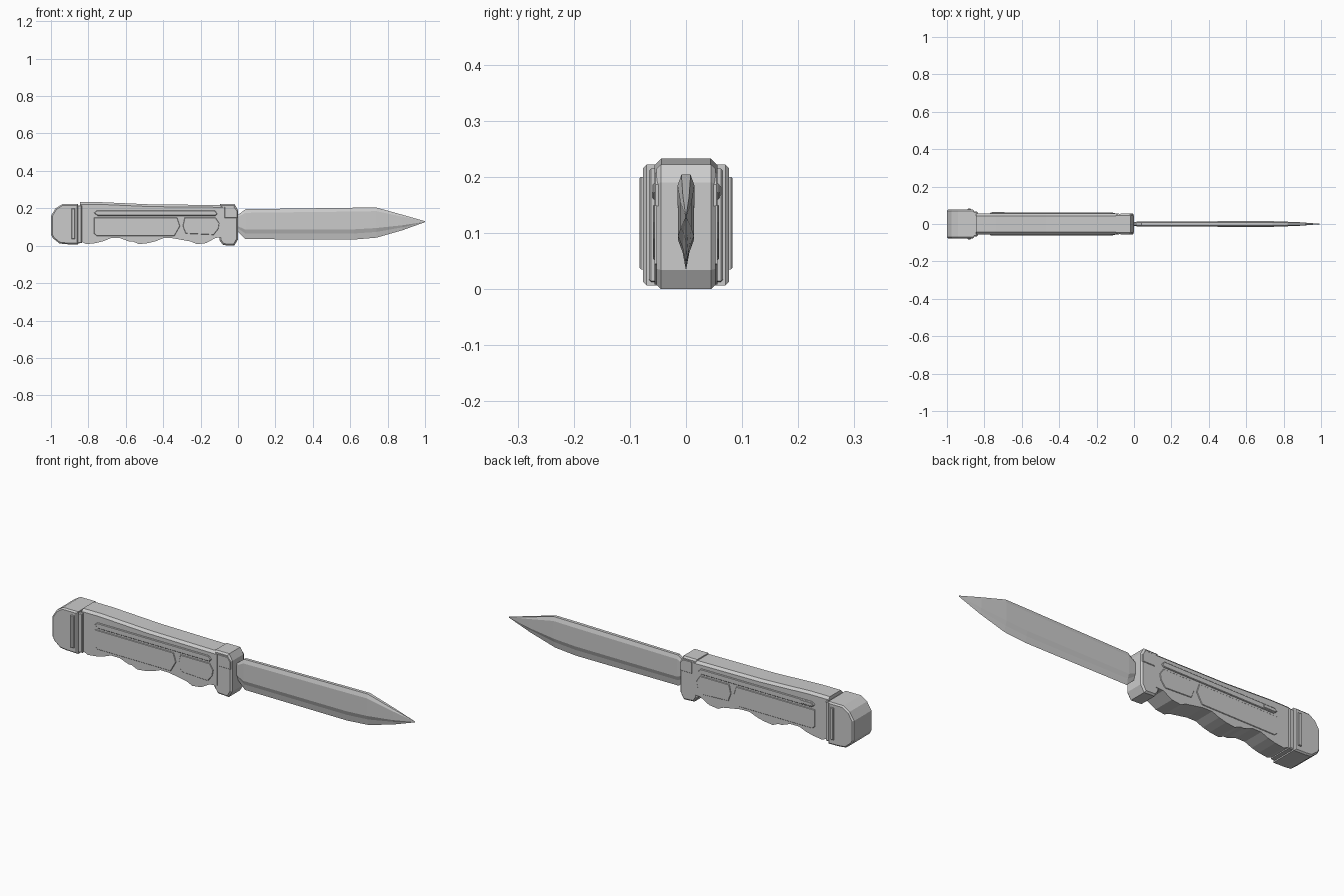
import bpy, bmesh
from mathutils import Vector

if "Cube" in bpy.data.objects:
    bpy.data.objects.remove(bpy.data.objects["Cube"], do_unlink=True)

# Single plain metal colour
GREY = (0.6, 0.6, 0.6, 1)
metal = bpy.data.materials.new("grey_metal")
metal.use_nodes = True
metal.diffuse_color = GREY
metal.node_tree.nodes["Principled BSDF"].inputs["Base Color"].default_value = GREY


def finish(name, bm):
    bmesh.ops.recalc_face_normals(bm, faces=bm.faces)
    mesh = bpy.data.meshes.new(name)
    bm.to_mesh(mesh)
    bm.free()
    mesh.materials.append(metal)
    obj = bpy.data.objects.new(name, mesh)
    bpy.context.collection.objects.link(obj)
    return obj


def prism(name, outline, y0, y1, chamfer=0, pick=lambda e: True):
    """Extrude an x-z outline along y and chamfer the chosen rim edges."""
    bm = bmesh.new()
    face = bm.faces.new([bm.verts.new((x, y0, z)) for x, z in outline])
    out = bmesh.ops.extrude_face_region(bm, geom=[face])
    moved = [v for v in out["geom"] if isinstance(v, bmesh.types.BMVert)]
    bmesh.ops.translate(bm, verts=moved, vec=(0, y1 - y0, 0))
    if chamfer:
        rim = [e for e in bm.edges
               if abs(e.verts[0].co.y - e.verts[1].co.y) < 1e-5 and pick(e)]
        bmesh.ops.bevel(bm, geom=rim, offset=chamfer, segments=1, affect='EDGES')
    return finish(name, bm)


def side_plates(name, outline, inner, outer, chamfer=0):
    """Matching raised plates on both faces of the handle."""
    for side, label in ((1, "left"), (-1, "right")):
        prism(f"{label}_{name}", outline, side * inner, side * outer, chamfer,
              lambda e: abs(e.verts[0].co.y) > (inner + outer) / 2)


# Handle with a sloping back and three finger swells
swell = [(-.03, .022), (0, .008), (.05, .014), (.09, .024), (.13, .04), (.18, .04)]
grip = [(-.845, .02)]
for start in (-.81, -.53, -.22):
    count = 3 if start > -.3 else 6
    if start == -.53:
        grip.append((-.58, .022))
    grip += [(start + dx, z) for dx, z in swell[:count]]
grip += [(-.12, .042), (-.08, .045), (-.08, .217), (-.47, .221), (-.74, .233), (-.845, .233)]
prism("handle", grip, -.056, .056, .012,
      lambda e: min(v.co.z for v in e.verts) > .2 and max(v.co.x for v in e.verts) < -.07)

# Pommel cap, its collar and side ribs
prism("pommel", [(-1, .06), (-.99, .04), (-.955, .012), (-.92, .008), (-.855, .006),
                 (-.855, .222), (-.94, .222), (-.975, .2), (-1, .16)], -.077, .077, .007)
prism("pommel_collar", [(-.86, .012), (-.835, .014), (-.835, .215), (-.86, .215)],
      -.066, .066, .004)
side_plates("pommel_rib", [(-.89, .035), (-.872, .035), (-.872, .2), (-.89, .2)], .07, .083, .003)

# Guard block with cut corners
prism("guard", [(-.1, .03), (-.08, .003), (-.02, .0), (0, .034), (0, .19),
                (-.018, .222), (-.095, .222), (-.1, .2)], -.053, .053, .008)
side_plates("guard_plate", [(-.072, .148), (-.004, .148), (-.004, .186), (-.02, .208),
                            (-.072, .208)], .048, .056, .002)

# Grip panels, slide rail and slide button
side_plates("rear_panel", [(-.77, .065), (-.755, .052), (-.34, .052), (-.31, .105),
                           (-.325, .15), (-.77, .15)], .05, .059, .002)
side_plates("front_panel", [(-.295, .105), (-.28, .065), (-.13, .058), (-.105, .09),
                            (-.1, .12), (-.12, .15), (-.285, .15)], .05, .059, .002)
side_plates("rail", [(-.77, .175), (-.75, .16), (-.12, .16), (-.11, .172),
                     (-.125, .188), (-.755, .188)], .05, .061, .003)
prism("slide_button", [(-.76, .166), (-.69, .166), (-.69, .184), (-.76, .184)], .055, .0635, .002)

# Blade lofted from one ground section: x, spine z, edge z, half thickness
stations = [(-.02, .165, .075, .011), (.0, .165, .075, .011), (.04, .195, .035, .014),
            (.62, .203, .033, .015), (.74, .204, .043, .015), (.88, .165, .083, .01),
            (1, .131, .126, .0008)]
section = [(1, .55), (.88, 1), (.32, .95), (.19, .4), (0, .0)]
bm = bmesh.new()
rings = []
for x, top, low, thick in stations:
    right = [(low + f * (top - low), -w * thick) for f, w in section]
    left = [(z, -y) for z, y in reversed(right[:-1])]
    rings.append([bm.verts.new(Vector((x, y, z))) for z, y in right + left])
for a, b in zip(rings, rings[1:]):
    n = len(a)
    for i in range(n):
        bm.faces.new((a[i], a[(i + 1) % n], b[(i + 1) % n], b[i]))
bm.faces.new(rings[0])
bm.faces.new(rings[-1])
finish("blade", bm)
